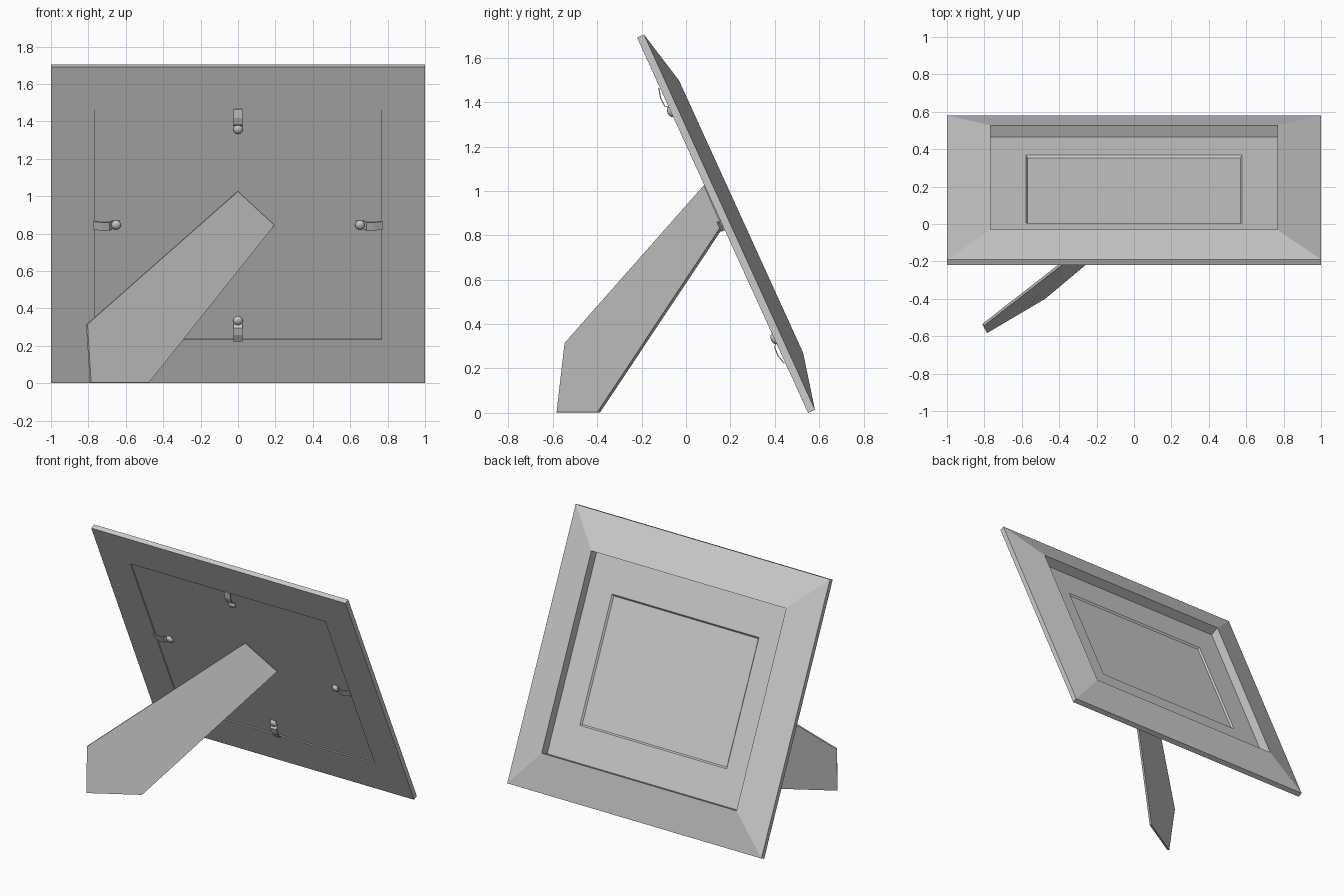
import bpy, bmesh, math
from mathutils import Matrix, Vector

cube = bpy.data.objects.get("Cube")
if cube:
    bpy.data.objects.remove(cube, do_unlink=True)

grey = bpy.data.materials.new("plain grey")
grey.use_nodes = True
colour = (0.6, 0.6, 0.6, 1)
grey.diffuse_color = colour
grey.node_tree.nodes["Principled BSDF"].inputs["Base Color"].default_value = colour

# Leaning plane: local x across, local y up the slope, local z out of the picture
LEAN = math.atan2(0.77, 1.69)
S, C = math.sin(LEAN), math.cos(LEAN)
HALF_X, HALF_V = 1.0, 0.929          # outer half size
IN_X, IN_V = 0.766, 0.673            # opening half size
TILT = Matrix(((-1, 0, 0, 0), (0, -S, C, 0.55), (0, C, S, 0), (0, 0, 0, 1)))
TILT = TILT @ Matrix.Translation((0, HALF_V, 0))


def finish(name, bm, matrix=TILT, smooth=False):
    bm.transform(matrix)
    bmesh.ops.recalc_face_normals(bm, faces=bm.faces)
    mesh = bpy.data.meshes.new(name)
    bm.to_mesh(mesh)
    bm.free()
    mesh.materials.append(grey)
    obj = bpy.data.objects.new(name, mesh)
    bpy.context.collection.objects.link(obj)
    if smooth:
        bpy.ops.object.select_all(action='DESELECT')
        obj.select_set(True)
        bpy.context.view_layer.objects.active = obj
        bpy.ops.object.shade_smooth_by_angle(angle=math.radians(40))
    return obj


def rectangular_ring(name, profile):
    """Sweep a closed profile of (half width, half height, depth) round a rectangle."""
    bm = bmesh.new()
    loops = [[bm.verts.new((sx * a, sy * b, d))
              for sx, sy in ((-1, -1), (1, -1), (1, 1), (-1, 1))]
             for a, b, d in profile]
    for i, lo in enumerate(loops):
        nxt = loops[(i + 1) % len(loops)]
        for k in range(4):
            j = (k + 1) % 4
            bm.faces.new((lo[k], lo[j], nxt[j], nxt[k]))
    return finish(name, bm)


def panel(name, hx, hv, low, high):
    bm = bmesh.new()
    bmesh.ops.create_cube(bm, size=1, matrix=Matrix.Translation((0, 0, (low + high) / 2))
                          @ Matrix.Diagonal((2 * hx, 2 * hv, high - low, 1)))
    return finish(name, bm)


def extrude_outline(points, offset):
    """Solid from a flat outline pushed along offset."""
    bm = bmesh.new()
    face = bm.faces.new([bm.verts.new(p) for p in points])
    out = bmesh.ops.extrude_face_region(bm, geom=[face], use_keep_orig=True)
    verts = [g for g in out["geom"] if isinstance(g, bmesh.types.BMVert)]
    bmesh.ops.translate(bm, verts=verts, vec=offset)
    return bm


# Frame border sloping up towards the opening
rectangular_ring("frame_border", [
    (HALF_X, HALF_V, 0), (HALF_X, HALF_V, 0.034),
    (IN_X, IN_V, 0.092), (IN_X, IN_V, 0)])

# Mat with a bevelled window, picture sheet and backing board
rectangular_ring("mat", [
    (IN_X, IN_V, 0.012), (IN_X, IN_V, 0.024),
    (0.578, 0.437, 0.024), (0.568, 0.427, 0.012)])
panel("picture_sheet", 0.60, 0.46, 0.009, 0.0125)
panel("backing_board", IN_X - 0.002, IN_V - 0.002, 0.006, 0.0115)

# Four turn clips holding the board, each a bent strip with a domed screw
STRIP = [(-0.02, 0.006), (0.02, 0.006), (0.035, -0.012), (0.075, -0.014), (0.12, -0.003)]
for side, angle, reach in (("left", 180, 0.652), ("right", 0, 0.652),
                           ("top", 90, 0.562), ("bottom", 270, 0.562)):
    place = (TILT @ Matrix.Rotation(math.radians(angle), 4, 'Z')
             @ Matrix.Translation((reach, 0, 0)))
    outline = STRIP + [(s, h - 0.005) for s, h in reversed(STRIP)]
    bm = extrude_outline([(s, -0.024, h) for s, h in outline], (0, 0.048, 0))
    finish("clip_strip_" + side, bm, place)
    bm = bmesh.new()
    bmesh.ops.create_uvsphere(bm, u_segments=16, v_segments=8, radius=1,
                              matrix=Matrix.Diagonal((0.026, 0.026, 0.016, 1)))
    finish("clip_screw_" + side, bm, place, smooth=True)

# Easel leg: a thin tapered board hinged at the middle of the back
LEG = [(0, 0.08, 1.025), (0.195, 0.16, 0.845), (-0.475, -0.40, 0.003),
       (-0.785, -0.583, 0.003), (-0.805, -0.547, 0.315)]
a, b, c = (Vector(p) for p in LEG[:3])
normal = (b - a).cross(c - b).normalized()
finish("easel_leg", extrude_outline(LEG, normal * 0.014), Matrix.Identity(4))
